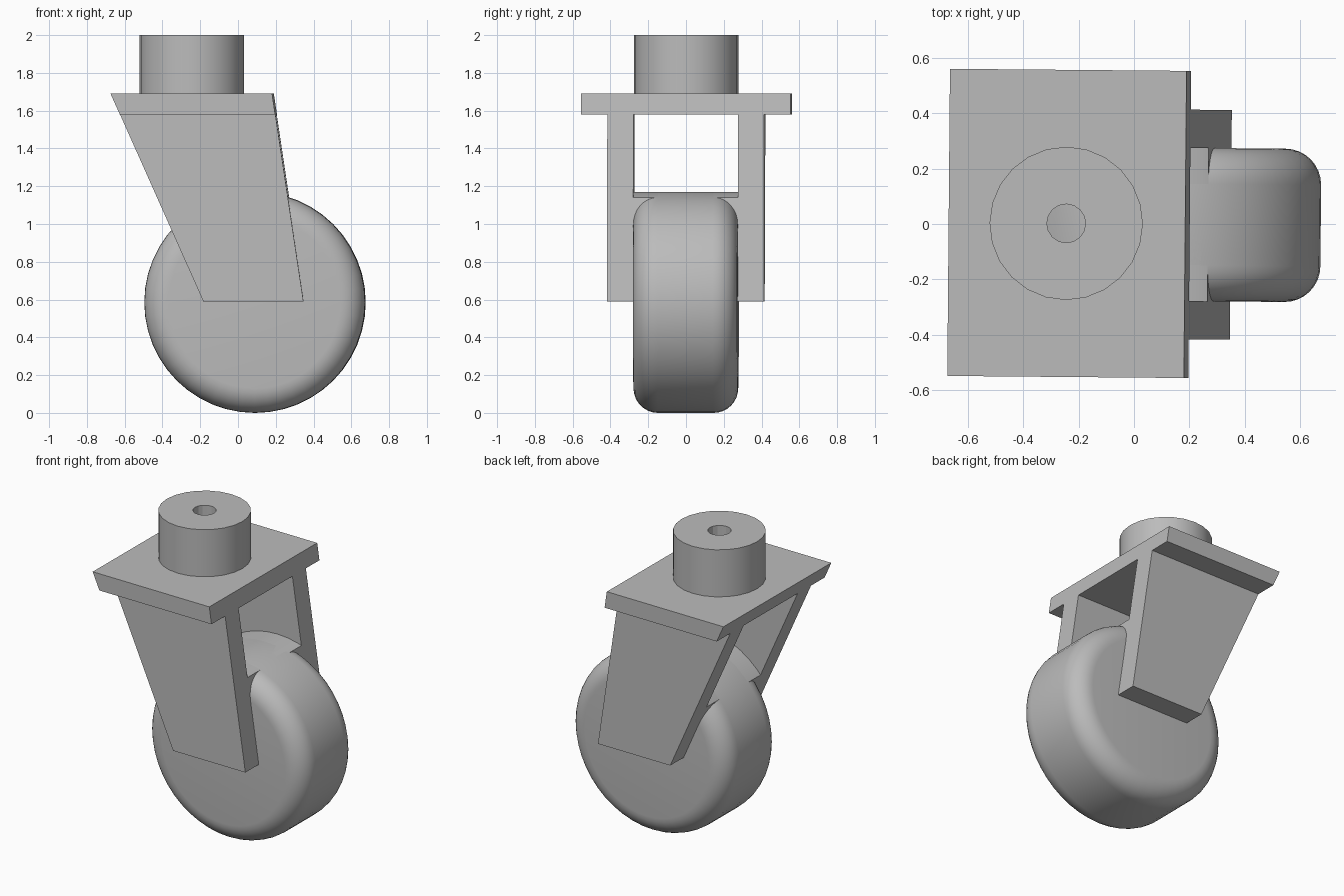
import bpy
import bmesh
from math import cos, sin, pi, radians
from mathutils import Matrix, Vector

cube = bpy.data.objects.get("Cube")
if cube:
    bpy.data.objects.remove(cube)

# One grey for the whole caster
grey = bpy.data.materials.new("light_grey")
grey.use_nodes = True
grey.diffuse_color = (0.5, 0.5, 0.5, 1)
grey.node_tree.nodes["Principled BSDF"].inputs["Base Color"].default_value = (0.5, 0.5, 0.5, 1)

TWIST = Matrix.Rotation(radians(-0.5), 4, "Z")
WHEEL = Vector((0.09, 0, 0.585))
WHEEL_R, HALF_W, FILLET = 0.585, 0.277, 0.13
SEGMENTS = 48
TOP, PLATE_BOTTOM, FORK_BOTTOM = 1.69, 1.58, 0.59


def finish(name, bm, smooth=None):
    bmesh.ops.recalc_face_normals(bm, faces=bm.faces)
    bm.transform(TWIST)
    mesh = bpy.data.meshes.new(name)
    bm.to_mesh(mesh)
    bm.free()
    mesh.materials.append(grey)
    obj = bpy.data.objects.new(name, mesh)
    bpy.context.collection.objects.link(obj)
    if smooth:
        bpy.ops.object.select_all(action="DESELECT")
        obj.select_set(True)
        bpy.context.view_layer.objects.active = obj
        bpy.ops.object.shade_smooth_by_angle(angle=radians(smooth))
    return obj


def back_x(z):
    return -0.18 - 0.49 * (z - FORK_BOTTOM) / (TOP - FORK_BOTTOM)


def front_x(z):
    return 0.35 - 0.165 * (z - FORK_BOTTOM) / (TOP - FORK_BOTTOM)


def tapered_slab(name, z0, z1, y0, y1):
    """Slab following the fork's slanted side outline."""
    bm = bmesh.new()
    outline = [(back_x(z0), z0), (front_x(z0), z0), (front_x(z1), z1), (back_x(z1), z1)]
    face = bm.faces.new([bm.verts.new((x, y0, z)) for x, z in outline])
    moved = bmesh.ops.extrude_face_region(bm, geom=[face])["geom"]
    verts = [v for v in moved if isinstance(v, bmesh.types.BMVert)]
    bmesh.ops.translate(bm, verts=verts, vec=(0, y1 - y0, 0))
    return finish(name, bm)


def cylinder(bm, radius, depth, centre, segments, turn=Matrix()):
    bmesh.ops.create_cone(bm, cap_ends=True, segments=segments, radius1=radius,
                          radius2=radius, depth=depth,
                          matrix=Matrix.Translation(centre) @ turn)


# Fork: mounting plate and two legs
plate = tapered_slab("mounting_plate", PLATE_BOTTOM, TOP, -0.555, 0.555)
tapered_slab("front_leg", FORK_BOTTOM, PLATE_BOTTOM, -0.415, -HALF_W)
tapered_slab("back_leg", FORK_BOTTOM, PLATE_BOTTOM, HALF_W, 0.415)

# Stem on the plate
bm = bmesh.new()
cylinder(bm, 0.277, 2 - TOP, (-0.245, 0, (2 + TOP) / 2), 24)
stem = finish("stem", bm, 30)

# Bolt hole through stem and plate
bm = bmesh.new()
cylinder(bm, 0.07, 1, (-0.245, 0, 1.85), 16)
cutter = finish("hole_cutter", bm)
cutter.hide_render = True
cutter.hide_set(True)
for part in (plate, stem):
    cut = part.modifiers.new("bolt_hole", "BOOLEAN")
    cut.operation = "DIFFERENCE"
    cut.solver = "EXACT"
    cut.object = cutter

# Wheel: rounded half section spun about its axle
bm = bmesh.new()
arc = [i * pi / 16 for i in range(9)]
section = [(HALF_W - FILLET + FILLET * cos(a), WHEEL_R - FILLET + FILLET * sin(a)) for a in arc]
section += [(-y, r) for y, r in reversed(section)]
section = [(HALF_W, 0)] + section + [(-HALF_W, 0)]
verts = [bm.verts.new(WHEEL + Vector((0, y, r))) for y, r in section]
edges = [bm.edges.new(pair) for pair in zip(verts, verts[1:])]
bmesh.ops.spin(bm, geom=verts + edges, cent=WHEEL, axis=(0, 1, 0), angle=2 * pi,
               steps=SEGMENTS, use_merge=True)
bmesh.ops.remove_doubles(bm, verts=bm.verts, dist=0.0005)
finish("wheel", bm, 30)

# Square-edged part of the wheel that fills the gap between the legs
bm = bmesh.new()
cylinder(bm, WHEEL_R, 2 * HALF_W, WHEEL, SEGMENTS, Matrix.Rotation(pi / 2, 4, "X"))
cuts = [
    ((front_x(TOP), 0, TOP), (1.1, 0, 0.165)),
    ((back_x(TOP), 0, TOP), (-1.1, 0, -0.49)),
    ((0, 0, FORK_BOTTOM), (0, 0, -1)),
]
for point, normal in cuts:
    geom = bm.verts[:] + bm.edges[:] + bm.faces[:]
    cut = bmesh.ops.bisect_plane(bm, geom=geom, plane_co=point, plane_no=normal, clear_outer=True)
    rim = [e for e in cut["geom_cut"] if isinstance(e, bmesh.types.BMEdge)]
    bmesh.ops.contextual_create(bm, geom=rim)
finish("wheel_core", bm, 30)
